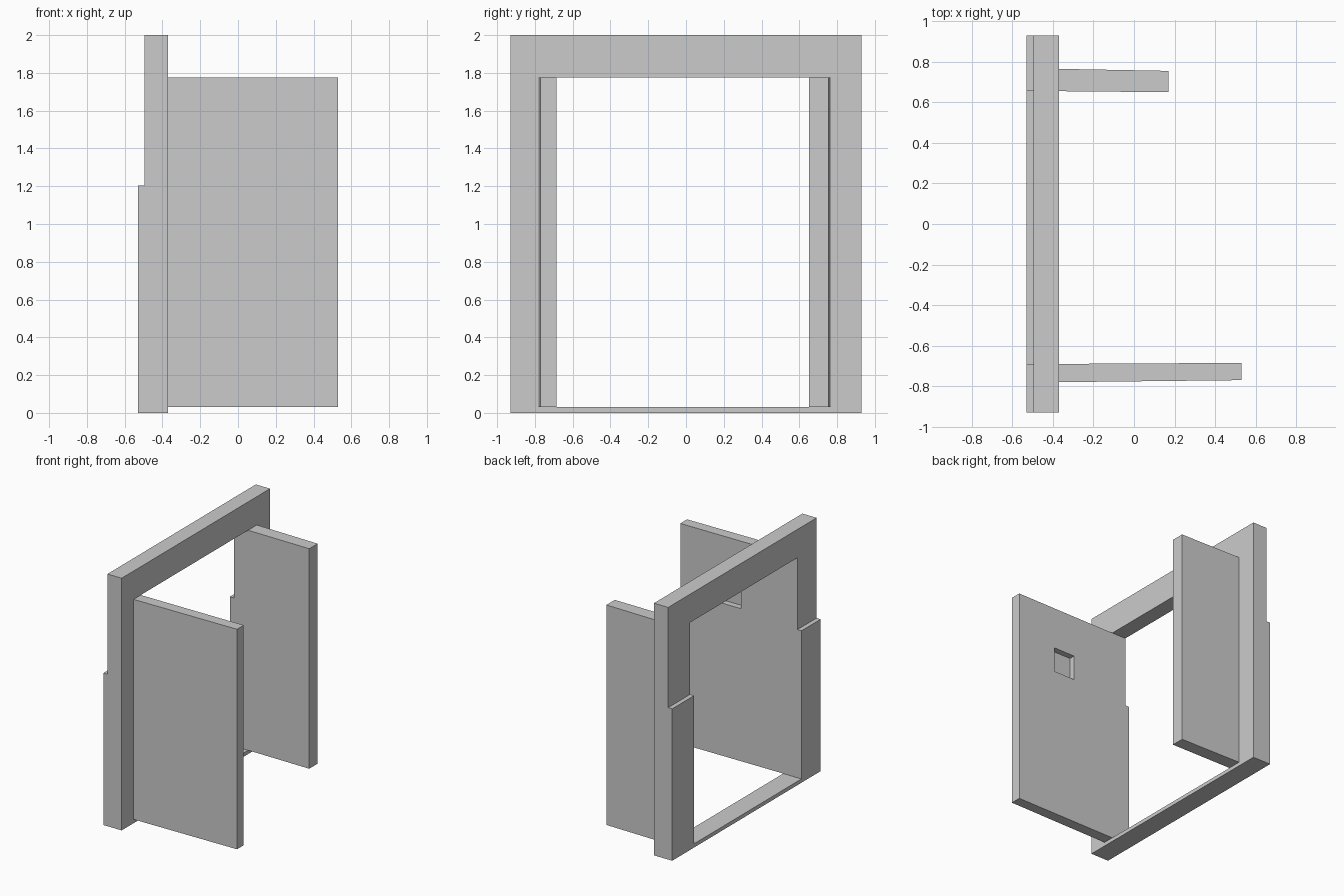
import bpy, bmesh
from mathutils import Vector

if "Cube" in bpy.data.objects:
    bpy.data.objects.remove(bpy.data.objects["Cube"])


def prism(name, points, axis, lo, hi):
    """Extrude a closed profile: axis 'x' takes (y, z) points, 'z' takes (x, y)."""
    bm = bmesh.new()
    place = (lambda a, b: (lo, a, b)) if axis == 'x' else (lambda a, b: (a, b, lo))
    face = bm.faces.new([bm.verts.new(place(a, b)) for a, b in points])
    moved = bmesh.ops.extrude_face_region(bm, geom=[face])['geom']
    step = Vector((hi - lo, 0, 0)) if axis == 'x' else Vector((0, 0, hi - lo))
    bmesh.ops.translate(bm, vec=step,
                        verts=[v for v in moved if isinstance(v, bmesh.types.BMVert)])
    bmesh.ops.recalc_face_normals(bm, faces=bm.faces[:])
    mesh = bpy.data.meshes.new(name)
    bm.to_mesh(mesh)
    bm.free()
    obj = bpy.data.objects.new(name, mesh)
    bpy.context.collection.objects.link(obj)
    return obj


# Frame dimensions
OUT, IN_L, IN_R = 0.93, -0.69, 0.655
SILL, STEP, HEAD, TOP = 0.03, 1.205, 1.775, 2.0

# Upper frame: thin inverted U
prism("upper_frame", [(-OUT, STEP), (-OUT, TOP), (OUT, TOP), (OUT, STEP),
                      (IN_R, STEP), (IN_R, HEAD), (IN_L, HEAD), (IN_L, STEP)],
      'x', -0.495, -0.37)

# Lower frame: thicker posts joined by the sill
prism("lower_frame", [(-OUT, STEP), (-OUT, 0), (OUT, 0), (OUT, STEP),
                      (IN_R, STEP), (IN_R, SILL), (IN_L, SILL), (IN_L, STEP)],
      'x', -0.53, -0.37)

# Side panels, slightly tapered in plan
front_panel = prism("front_panel", [(-0.37, -0.78), (0.53, -0.77),
                                    (0.53, -0.685), (-0.37, -0.69)], 'z', SILL, HEAD)
prism("back_panel", [(-0.37, 0.655), (0.17, 0.65),
                     (0.17, 0.755), (-0.37, 0.765)], 'z', SILL, HEAD)

# Square recess on the inner face of the front panel
cutter = prism("recess_cutter", [(0.0, -0.735), (0.19, -0.735),
                                 (0.19, -0.6), (0.0, -0.6)], 'z', 1.24, 1.44)
cutter.hide_render = True
cutter.hide_viewport = True
cut = front_panel.modifiers.new("recess", 'BOOLEAN')
cut.operation = 'DIFFERENCE'
cut.solver = 'EXACT'
cut.object = cutter
